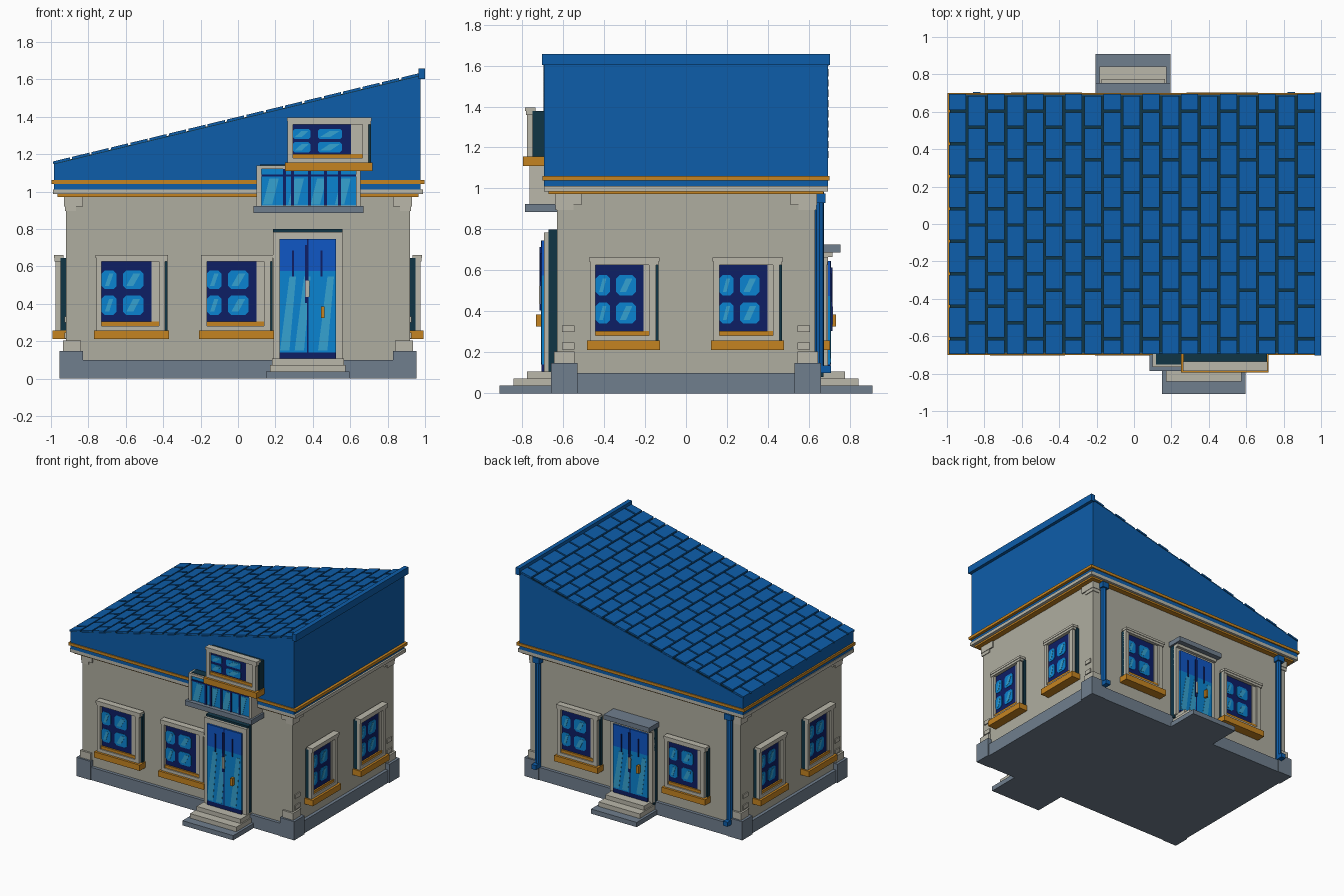
import bpy, bmesh, math
from mathutils import Vector

cube = bpy.data.objects.get("Cube")
if cube:
    bpy.data.objects.remove(cube, do_unlink=True)


def material(name, *rgb):
    m = bpy.data.materials.new(name)
    m.use_nodes = True
    m.diffuse_color = (*rgb, 1)
    bsdf = next(n for n in m.node_tree.nodes if n.type == 'BSDF_PRINCIPLED')
    bsdf.inputs["Base Color"].default_value = (*rgb, 1)
    return m


WALL = material("wall_stone", .43, .42, .35)
TRIM = material("pale_trim", .49, .475, .40)
SLATE = material("slate_grey", .16, .21, .27)
BLUE = material("roof_blue", .004, .11, .40)
GOLD = material("ochre_gold", .56, .23, .015)
TEAL = material("dark_teal", .005, .035, .06)
NAVY = material("navy", .004, .013, .13)
GLASS = material("glass_blue", .003, .23, .64)
SHINE = material("glass_shine", .035, .36, .64)
DOOR = material("door_blue", .005, .095, .56)


class Frame:
    """Facade space: u to the viewer's right, d outward, z up."""
    def __init__(self, x, y, normal):
        self.o = Vector((x, y, 0))
        self.n = Vector((*normal, 0))
        self.r = Vector((0, 0, 1)).cross(self.n)

    def at(self, u, d, z):
        return self.o + self.r * u + self.n * d + Vector((0, 0, z))


FRONT, BACK, LEFT, RIGHT = (0, -1), (0, 1), (1, 0), (-1, 0)
WORLD = Frame(0, 0, FRONT)


def rect(u0, u1, z0, z1):
    return [(u0, z0), (u1, z0), (u1, z1), (u0, z1)]


def build(name, mat, prisms, frame=WORLD):
    """One object from (outline, d0, d1) extrusions."""
    bm = bmesh.new()
    for pts, d0, d1 in prisms:
        a = [bm.verts.new(frame.at(u, d0, z)) for u, z in pts]
        b = [bm.verts.new(frame.at(u, d1, z)) for u, z in pts]
        bm.faces.new(a)
        bm.faces.new(b[::-1])
        for i in range(len(a)):
            j = (i + 1) % len(a)
            bm.faces.new((a[i], b[i], b[j], a[j]))
    bmesh.ops.recalc_face_normals(bm, faces=bm.faces)
    me = bpy.data.meshes.new(name)
    bm.to_mesh(me)
    bm.free()
    me.materials.append(mat)
    ob = bpy.data.objects.new(name, me)
    bpy.context.collection.objects.link(ob)
    return ob


def block(name, mat, x, y, z0, z1):
    """Box centred on the model."""
    return build(name, mat, [(rect(-x, x, z0, z1), -y, y)])


def corners(name, mat, x0, x1, y0, y1, z0, z1):
    """The same box at all four corners of the house."""
    build(name, mat, [(rect(*sorted((s * x0, s * x1)), z0, z1), t * y0, t * y1)
                      for s in (-1, 1) for t in (-1, 1)])


# Body, plinth, corner stones and cornice
block("walls", WALL, .92, .63, .05, 1.0)
block("plinth", SLATE, .945, .655, 0, .1)
corners("plinth_corners", SLATE, .83, .955, .53, .66, 0, .148)
corners("corner_bases", TRIM, .84, .935, .545, .645, .148, .203)
corners("corner_capitals", TRIM, .83, .93, .51, .64, .92, .978)
corners("capital_steps", TRIM, .865, .926, .55, .636, .895, .92)
for z in (.215, .3):
    corners("corner_bricks", TRIM, .91, .928, .545, .605, z, z + .032)
block("lower_gold_line", GOLD, .965, .672, .972, .986)
block("cornice", TRIM, .99, .692, .986, 1.012)

# Roof: sloped block, dark underlay, staggered tiles, ridge
SLOPE = .241


def roof_z(x):
    return 1.145 + SLOPE * (x + .985)


build("roof_block", BLUE, [([(-.985, 1.012), (.975, 1.012), (.975, roof_z(.975)),
                             (-.985, roof_z(-.985))], -.692, .692)])
block("roof_gold_band", GOLD, .997, .7, 1.04, 1.062)


def sheet(x0, x1, lo, hi):
    return [(x0, roof_z(x0) + lo), (x1, roof_z(x1) + lo),
            (x1, roof_z(x1) + hi), (x0, roof_z(x0) + hi)]


build("roof_underlay", TEAL, [(sheet(-.985, .97, 0, .006), -.688, .688)])
tiles, pitch, length = [], .1035, .174
for col in range(19):
    x = -.99 + col * pitch
    start = -.695 - (0 if col % 2 else length / 2)
    for row in range(10):
        y0 = max(start + row * length, -.695)
        y1 = min(start + (row + 1) * length - .013, .695)
        if y1 - y0 > .02:
            tiles.append((sheet(x, x + pitch - .012, .004, .017), -y0, -y1))
build("roof_tiles", BLUE, tiles)
build("ridge_cap", BLUE, [(rect(.965, 1, 1.602, 1.657), -.704, .704)])


def window(frame, w, z0, z1, sill_drop=.046):
    h = w / 2
    build("window_shell", TEAL, [(rect(-h, h, z0, z1 - .018), -.1, .028)], frame)
    build("window_frame", TRIM, [
        (rect(-h, -h + .028, z0, z1), .026, .055),
        (rect(h - .045, h - .012, z0, z1), .026, .055),
        (rect(-h, h - .012, z0, z0 + .024), .026, .055),
        (rect(-h, h, z1 - .036, z1 - .018), .026, .06),
        (rect(-h - .004, h + .004, z1 - .018, z1), .012, .064)], frame)
    # Recessed glass sits to one side, with a pale reveal beside it
    g0, gw = -h + .028, w * .70
    b, gh = z0 + .024, z1 - z0 - .06
    build("window_reveal", TRIM, [(rect(g0 + gw, h - .04, b, b + gh), .026, .04)], frame)
    build("window_inner_sill", GOLD, [(rect(g0, h - .045, b, b + .022), .026, .046)], frame)
    build("window_glass", NAVY, [(rect(g0, g0 + gw, b, b + gh), .026, .034)], frame)
    panes, shines = [], []
    for f0, f1 in ((0, .3), (.43, .84)):
        for r0, r1 in ((.17, .47), (.57, .86)):
            u0, u1 = g0 + gw * f0, g0 + gw * f1
            p0, p1, c = b + gh * r0, b + gh * r1, gh * .05
            panes.append(([(u0 + c, p0), (u1 - c, p0), (u1, p0 + c), (u1, p1 - c),
                           (u1 - c, p1), (u0 + c, p1), (u0, p1 - c), (u0, p0 + c)],
                          .034, .037))
            m = (u1 - u0) / 2
            shines.append(([(u0 + c, p0 + c), (u0 + m, p0 + c),
                            (u1 - c, p1 - c), (u0 + m, p1 - c)], .037, .039))
    build("window_panes", GLASS, panes, frame)
    build("window_shines", SHINE, shines, frame)
    build("window_sill", GOLD, [(rect(-h - .013, h + .008, z0 - sill_drop, z0), -.1, .073)], frame)


# Wall windows on all four sides
for x in (-.567, -.005):
    window(Frame(x, -.63, FRONT), .38, .258, .662)
for x in (-.47, .47):
    window(Frame(x, .63, BACK), .36, .258, .662)
for y in (-.302, .302):
    window(Frame(.92, y, LEFT), .335, .258, .662)
    window(Frame(-.92, y, RIGHT), .335, .258, .662)

# Upper bay window above the wide glazed bay
window(Frame(.488, -.722, FRONT), .445, 1.155, 1.395)
bay = Frame(.378, -.70, FRONT)
build("bay_shell", TRIM, [(rect(-.278, .278, .92, 1.14), -.08, .045),
                          (rect(-.278, -.253, .92, 1.14), .04, .065),
                          (rect(.253, .278, .92, 1.14), .04, .065),
                          (rect(-.278, .278, 1.12, 1.14), .04, .065)], bay)
build("bay_top", TEAL, [(rect(-.26, .26, 1.135, 1.144), -.01, .05)], bay)
build("bay_glass", GLASS, [(rect(-.253, .253, .925, 1.12), .04, .053)], bay)
build("bay_shines", SHINE, [([(u, .93), (u + .05, .93), (u + .085, 1.07), (u + .035, 1.07)],
                             .053, .055) for u in (-.245, -.11, .01, .14)], bay)
build("bay_mullions", NAVY, [(rect(u - .008, u + .008, .925, 1.12), .053, .06)
                             for u in (-.13, -.087, .005, .09, .165)]
      + [(rect(-.253, .253, 1.08, 1.092), .053, .06)], bay)
build("bay_shelf", SLATE, [(rect(-.295, .292, .885, .924), -.08, .085)], bay)


def entrance(frame, top, step_w):
    """Framed double door with three steps."""
    build("door_shell", TEAL, [(rect(-.185, .185, .08, top), -.02, .04)], frame)
    t = top - .055
    build("door_frame", TRIM, [(rect(-.185, -.152, .1, top - .015), .03, .062),
                               (rect(.152, .185, .1, top - .015), .03, .062),
                               (rect(-.185, .185, t, top - .015), .03, .062)], frame)
    build("door_upper", DOOR, [(rect(-.152, .152, t - .17, t), .03, .076)], frame)
    build("door_lower", GLASS, [(rect(-.152, .152, .14, t - .17), .03, .076)], frame)
    build("door_kickplate", NAVY, [(rect(-.152, .152, .105, .14), .03, .076),
                                   (rect(-.004, .004, .14, t), .07, .079)], frame)
    build("door_shines", SHINE, [([(u, .15), (u + .05, .15), (u + .085, t - .2),
                                   (u + .05, t - .2)], .076, .078)
                                 for u in (-.148, -.07, .055)], frame)
    build("door_bars", NAVY, [(rect(u - .009, u + .009, t - .34, t - .03), .076, .084)
                              for u in (-.006,)]
          + [(rect(-.083, -.073, t - .2, t - .06), .076, .08),
             (rect(.068, .078, t - .2, t - .06), .076, .08)], frame)
    build("door_plate", TRIM, [(rect(-.012, .008, t - .31, t - .22), .08, .088)], frame)
    build("door_handle", GOLD, [(rect(.072, .09, .325, .385), .07, .103)], frame)
    h = step_w / 2
    build("bottom_step", SLATE, [(rect(-h, h, 0, .037), -.02, .28)], frame)
    build("upper_steps", TRIM, [(rect(-h + .02, h - .02, .03, .073), -.02, .213),
                                (rect(-h + .03, h - .03, .07, .107), -.02, .145)], frame)


entrance(Frame(.373, -.63, FRONT), .8, .445)
rear = Frame(-.005, .63, BACK)
entrance(rear, .7, .4)
build("rear_canopy", SLATE, [(rect(-.2, .2, .688, .726), -.02, .125)], rear)
build("rear_canopy_bed", TRIM, [(rect(-.185, .185, .665, .688), -.02, .085)], rear)

# Rear downpipes with small feet
for x in (-.84, .84):
    pipe = Frame(x, .652, BACK)
    ring = [math.tau * (i + .5) / 8 for i in range(8)]
    bpy.ops.mesh.primitive_cylinder_add(vertices=8, radius=.022, depth=.875,
                                        location=(x, .652, .545))
    ob = bpy.context.object
    ob.name = "downpipe"
    ob.data.materials.append(BLUE)
    build("downpipe_foot", BLUE, [(rect(-.02, .02, .1, .135), -.01, .055)], pipe)
    build("downpipe_collar", BLUE, [(rect(-.03, .03, .93, .975), -.02, .03)], pipe)
